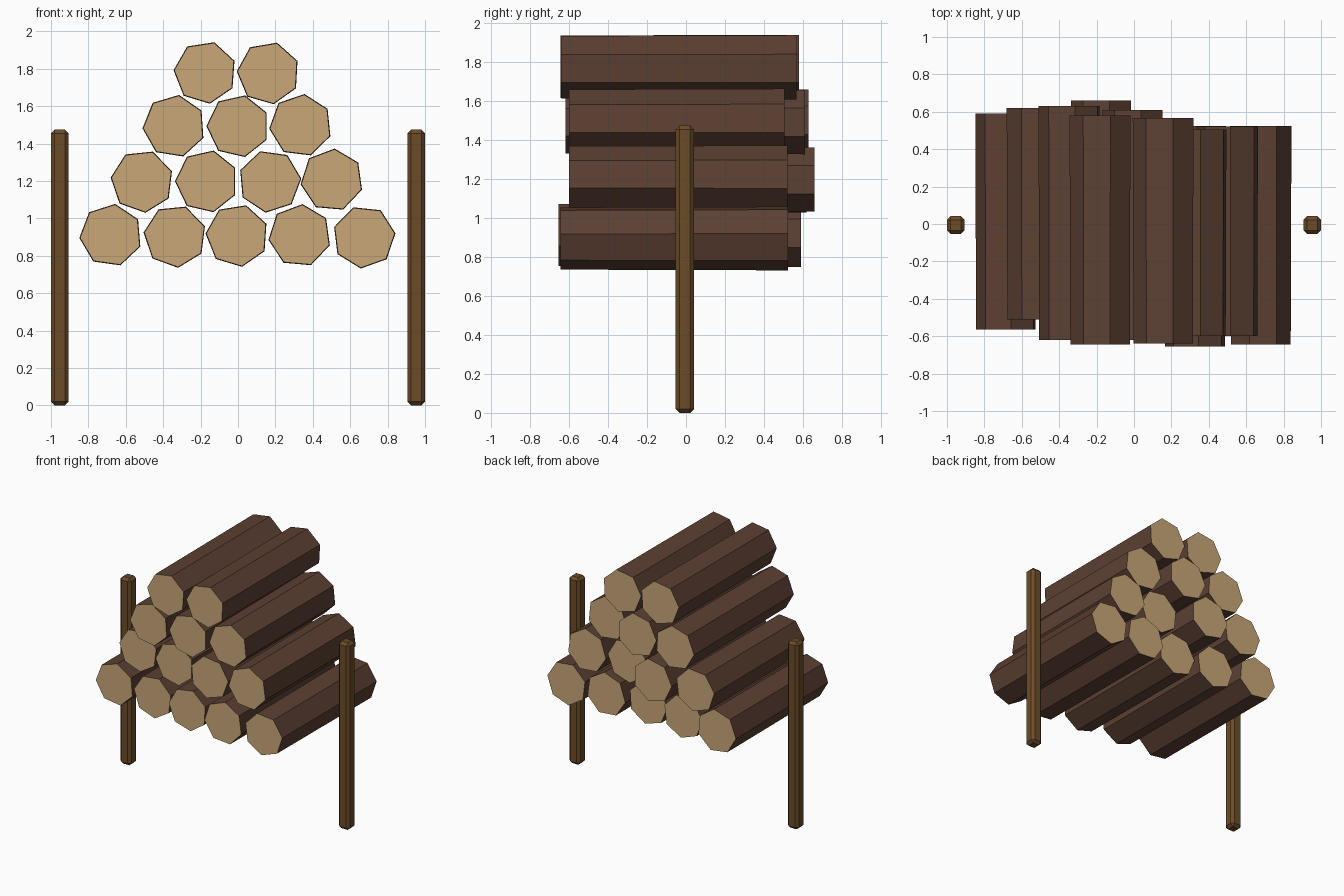
import bpy, bmesh, math

cube = bpy.data.objects.get("Cube")
if cube:
    bpy.data.objects.remove(cube, do_unlink=True)


def material(name, color):
    mat = bpy.data.materials.new(name)
    mat.use_nodes = True
    mat.diffuse_color = (*color, 1)
    mat.node_tree.nodes["Principled BSDF"].inputs["Base Color"].default_value = (*color, 1)
    return mat


bark = material("dark_bark", (0.107, 0.051, 0.033))
cut_wood = material("cut_wood", (0.59, 0.39, 0.19))
post_wood = material("post_wood", (0.15, 0.072, 0.022))


def add_object(name, bm, *mats):
    bmesh.ops.recalc_face_normals(bm, faces=bm.faces)
    mesh = bpy.data.meshes.new(name)
    for mat in mats:
        mesh.materials.append(mat)
    bm.to_mesh(mesh)
    bm.free()
    obj = bpy.data.objects.new(name, mesh)
    bpy.context.collection.objects.link(obj)
    return obj


def add_log(name, x, z, roll, front, back, sides=7):
    """Slightly tapered prism along y, with pale cut ends."""
    bm = bmesh.new()
    rings = []
    for y, radius in ((front, 0.165), (back, 0.169)):
        ring = []
        for i in range(sides):
            a = math.radians(roll) + math.tau * i / sides
            ring.append(bm.verts.new((x + radius * math.cos(a), y, z + radius * math.sin(a))))
        rings.append(ring)
        bm.faces.new(ring).material_index = 1
    a, b = rings
    for i in range(sides):
        j = (i + 1) % sides
        bm.faces.new((a[i], a[j], b[j], b[i]))
    add_object(name, bm, bark, cut_wood)


def add_post(name, x):
    """Square post with chamfered edges."""
    bm = bmesh.new()
    bmesh.ops.create_cube(bm, size=1)
    for v in bm.verts:
        v.co = (x + v.co.x * 0.095, v.co.y * 0.095 - 0.006, (v.co.z + 0.5) * 1.475)
    bmesh.ops.bevel(bm, geom=bm.edges[:], offset=0.02, segments=1, affect='EDGES')
    add_object(name, bm, post_wood)


# Stacked logs, bottom row first: x, z, roll in degrees, front y, back y
rows = {
    "bottom": [(-0.68, 0.91, 82, -0.565, 0.59), (-0.337, 0.904, 70, -0.58, 0.52),
               (-0.005, 0.908, -81, -0.62, 0.48), (0.33, 0.908, 85, -0.655, 0.525),
               (0.674, 0.9, -96, -0.645, 0.525)],
    "second": [(-0.513, 1.198, -84, -0.51, 0.62), (-0.168, 1.198, 77, -0.55, 0.66),
               (0.17, 1.198, 5, -0.6, 0.49), (0.502, 1.205, 85, -0.6, 0.52)],
    "third": [(-0.342, 1.493, 81, -0.62, 0.63), (0, 1.493, 77, -0.62, 0.61),
              (0.335, 1.497, 83, -0.6, 0.505)],
    "top": [(-0.176, 1.78, 73, -0.645, 0.58), (0.162, 1.777, 74, -0.64, 0.568)],
}
for row, logs in rows.items():
    for number, spec in enumerate(logs, 1):
        add_log(f"{row}_row_log_{number}", *spec)

# Upright posts on both sides
for side, name in ((1, "left_post"), (-1, "right_post")):
    add_post(name, side * 0.9525)
